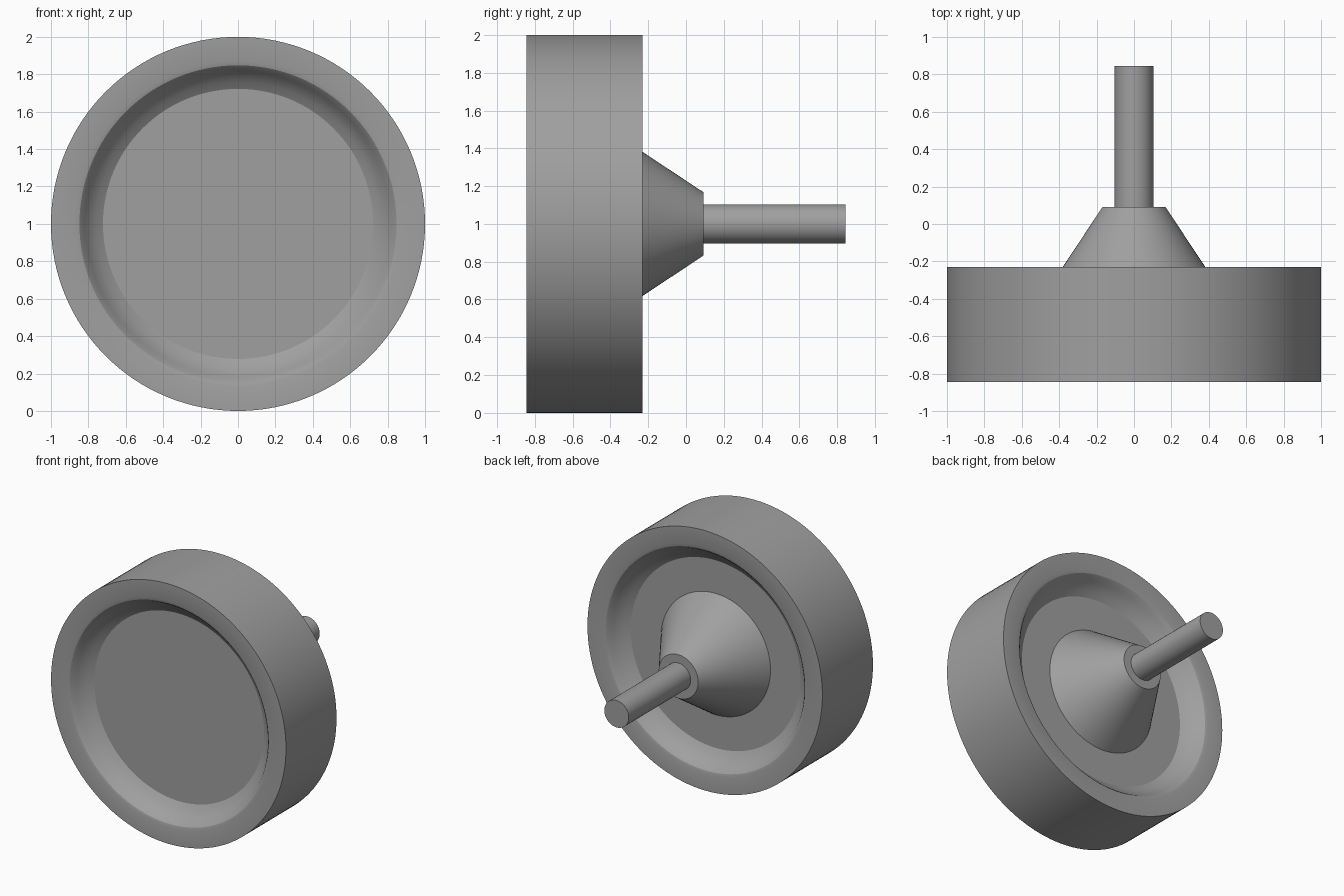
import bpy, bmesh, math

if "Cube" in bpy.data.objects:
    bpy.data.objects.remove(bpy.data.objects["Cube"])

grey = bpy.data.materials.new("plain grey")
grey.diffuse_color = (0.35, 0.35, 0.35, 1)
grey.use_nodes = True
grey.node_tree.nodes["Principled BSDF"].inputs["Base Color"].default_value = grey.diffuse_color


def lathe(name, profile, segments):
    """Spin (radius, y) points round the y axis at z = 1."""
    bm = bmesh.new()
    verts = [bm.verts.new((r, y, 0)) for r, y in profile]
    edges = [bm.edges.new(pair) for pair in zip(verts, verts[1:])]
    bmesh.ops.spin(bm, geom=verts + edges, cent=(0, 0, 0), axis=(0, 1, 0),
                   angle=math.tau, steps=segments)
    bmesh.ops.remove_doubles(bm, verts=bm.verts, dist=1e-5)
    bmesh.ops.recalc_face_normals(bm, faces=bm.faces)
    mesh = bpy.data.meshes.new(name)
    bm.to_mesh(mesh)
    bm.free()
    mesh.materials.append(grey)
    obj = bpy.data.objects.new(name, mesh)
    obj.location.z = 1
    bpy.context.collection.objects.link(obj)
    bpy.ops.object.select_all(action='DESELECT')
    obj.select_set(True)
    bpy.context.view_layer.objects.active = obj
    bpy.ops.object.shade_smooth_by_angle(angle=math.radians(28))
    return obj


FRONT, BACK = -0.845, -0.23

# Rounded lip and sloping wall of each dish: (radius, depth)
dish = [(0.722, 0.13), (0.76, 0.105), (0.79, 0.078), (0.815, 0.048),
        (0.832, 0.022), (0.848, 0.006), (0.87, 0)]

# Wheel, dished on both faces
front = [(0, FRONT + 0.13)] + [(r, FRONT + d) for r, d in dish]
back = [(r, BACK - d) for r, d in reversed(dish)] + [(0, BACK - 0.13)]
lathe("wheel", front + [(1, FRONT), (1, BACK)] + back, 128)

# Tapered hub rising from the back dish
lathe("hub", [(0, -0.36), (0.467, -0.36), (0.168, 0.092), (0, 0.092)], 96)

# Axle
lathe("axle", [(0, 0.05), (0.104, 0.05), (0.104, 0.845), (0, 0.845)], 64)
